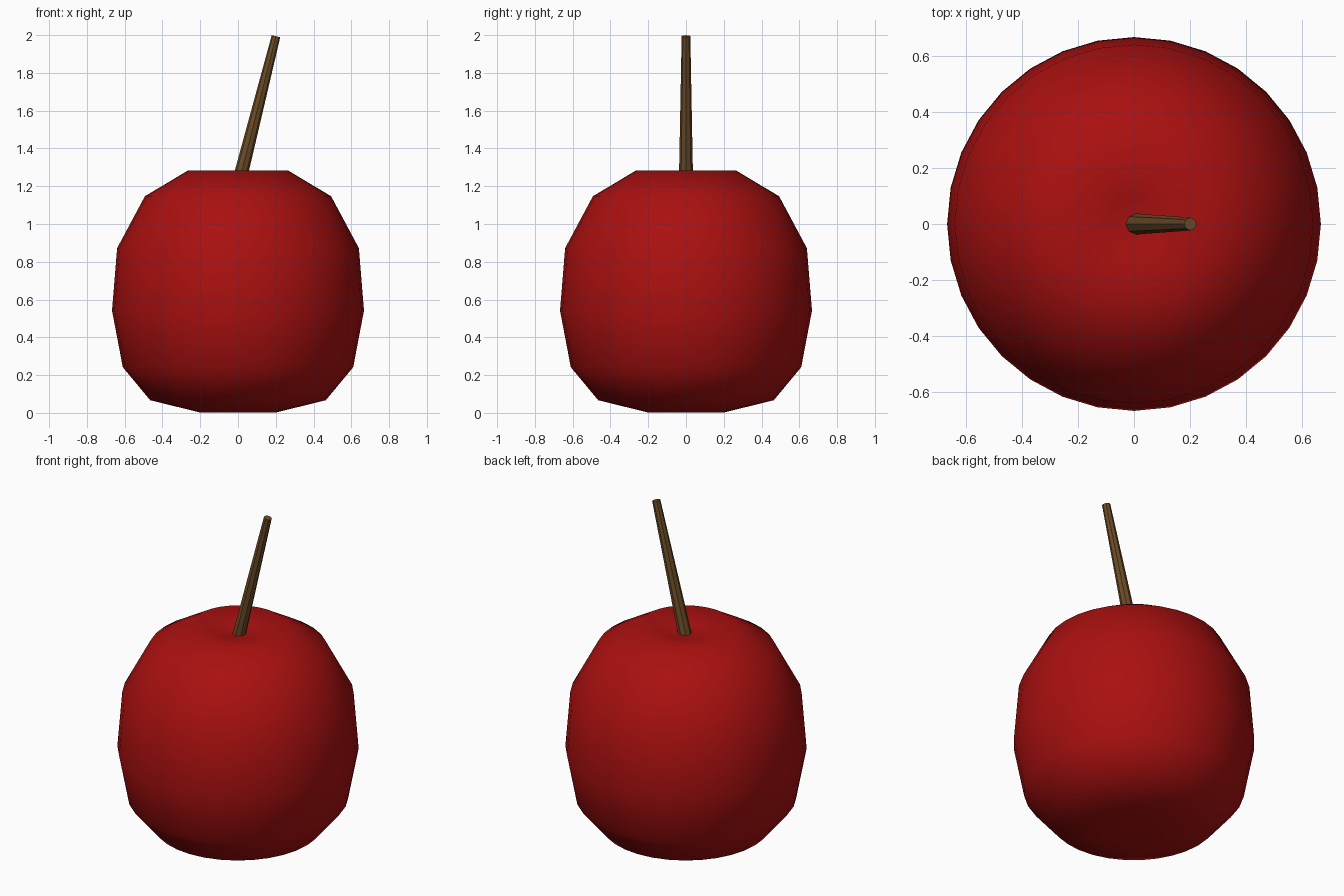
import bpy, bmesh, math
from mathutils import Vector

if "Cube" in bpy.data.objects:
    bpy.data.objects.remove(bpy.data.objects["Cube"])


def material(name, rgb):
    m = bpy.data.materials.new(name)
    m.diffuse_color = (*rgb, 1)
    m.use_nodes = True
    m.node_tree.nodes["Principled BSDF"].inputs["Base Color"].default_value = m.diffuse_color
    return m


def finish(name, bm, mat, angle):
    bmesh.ops.remove_doubles(bm, verts=bm.verts, dist=1e-5)
    bmesh.ops.recalc_face_normals(bm, faces=bm.faces)
    me = bpy.data.meshes.new(name)
    bm.to_mesh(me)
    bm.free()
    me.materials.append(mat)
    ob = bpy.data.objects.new(name, me)
    bpy.context.collection.objects.link(ob)
    bpy.ops.object.select_all(action='DESELECT')
    ob.select_set(True)
    bpy.context.view_layer.objects.active = ob
    bpy.ops.object.shade_smooth_by_angle(angle=math.radians(angle))
    return ob


red = material("deep red", (0.40, 0.005, 0.005))
brown = material("stem brown", (0.15, 0.072, 0.02))

# Fruit body: lathed profile with a dimple at the top and a shallow one below
profile = [(0, 0.03), (0.2, 0.005), (0.465, 0.07), (0.61, 0.245),
           (0.667, 0.545), (0.64, 0.875), (0.493, 1.15), (0.267, 1.285),
           (0.1, 1.25), (0, 1.235)]
bm = bmesh.new()
verts = [bm.verts.new((r, 0, z)) for r, z in profile]
edges = [bm.edges.new(pair) for pair in zip(verts, verts[1:])]
bmesh.ops.spin(bm, geom=verts + edges, cent=(0, 0, 0), axis=(0, 0, 1),
               angle=math.tau, steps=32)
# Rest the body on the ground
bmesh.ops.translate(bm, verts=bm.verts, vec=(0, 0, -0.003))
finish("fruit_body", bm, red, 60)

# Stem: tapered, leaning, eight flat sides
base, tip = Vector((0, 0, 1.2)), Vector((0.201, 0, 1.994))
axis = tip - base
bm = bmesh.new()
bmesh.ops.create_cone(bm, cap_ends=True, segments=8, radius1=0.038,
                      radius2=0.023, depth=axis.length)
bmesh.ops.rotate(bm, verts=bm.verts, cent=(0, 0, 0),
                 matrix=Vector((0, 0, 1)).rotation_difference(axis).to_matrix())
bmesh.ops.translate(bm, verts=bm.verts, vec=(base + tip) / 2)
finish("stem", bm, brown, 30)
